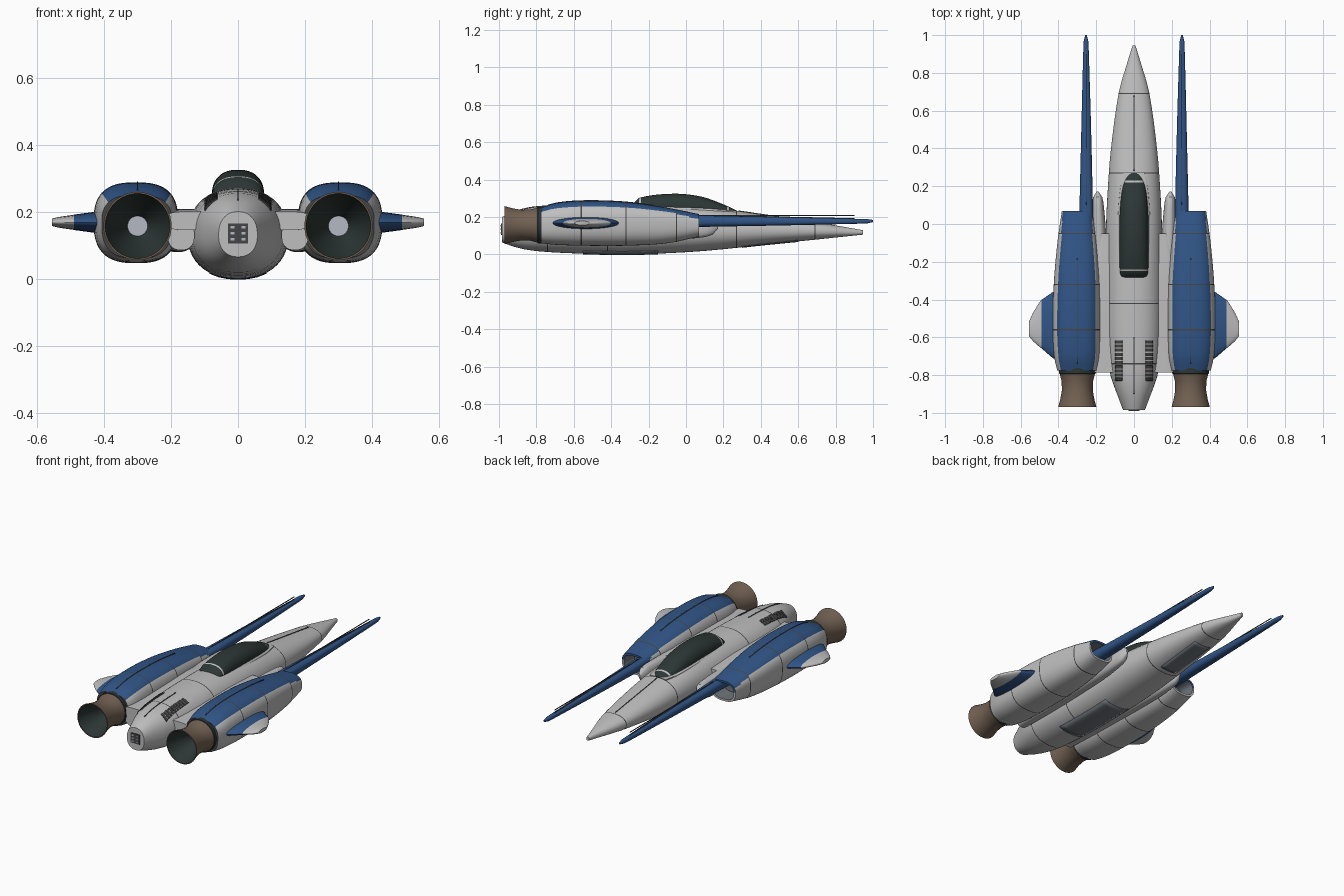
import bpy, bmesh, math

cube = bpy.data.objects.get("Cube")
if cube:
    bpy.data.objects.remove(cube, do_unlink=True)


def material(name, r, g, b):
    m = bpy.data.materials.new(name)
    m.use_nodes = True
    m.diffuse_color = (r, g, b, 1)
    node = next(n for n in m.node_tree.nodes if n.type == 'BSDF_PRINCIPLED')
    node.inputs["Base Color"].default_value = (r, g, b, 1)
    node.inputs["Roughness"].default_value = 0.6
    return m


hull = material("hull light grey", .52, .52, .52)
blue = material("panel blue", .03, .09, .24)
brown = material("nozzle brown", .17, .12, .085)
glass = material("canopy dark green", .025, .038, .035)
seam = material("seam charcoal", .06, .06, .06)
grey = material("belly grey", .16, .18, .2)
core = material("exhaust pale", .45, .48, .55)


def finish(name, bm, mats, mirror=False, angle=35):
    bmesh.ops.recalc_face_normals(bm, faces=bm.faces)
    mesh = bpy.data.meshes.new(name)
    bm.to_mesh(mesh)
    bm.free()
    for m in mats:
        mesh.materials.append(m)
    ob = bpy.data.objects.new(name, mesh)
    bpy.context.collection.objects.link(ob)
    bpy.ops.object.select_all(action='DESELECT')
    ob.select_set(True)
    bpy.context.view_layer.objects.active = ob
    bpy.ops.object.shade_smooth_by_angle(angle=math.radians(angle))
    if mirror:
        ob.modifiers.new("Mirror", 'MIRROR').use_mirror_merge = False
    return ob


def power(v, p):
    return math.copysign(abs(v) ** (2 / p), v)


def section(s, y, p, n=48):
    """Superellipse ring; s holds centre x, half width, bottom, middle and top z."""
    cx, hw, zb, zm, zt = s
    pts = []
    for k in range(n):
        a = 2 * math.pi * (k + .5) / n
        up = power(math.sin(a), p)
        pts.append((cx + hw * power(math.cos(a), p), y,
                    zm + up * (zt - zm if up > 0 else zm - zb)))
    return pts


def at(stations, y):
    """Smooth interpolation of the stations, sorted by rising y."""
    last = len(stations) - 1
    i = 0
    while i < last - 1 and y > stations[i + 1][0]:
        i += 1
    p0, p1, p2, p3 = (stations[min(max(j, 0), last)] for j in range(i - 1, i + 3))
    d = p2[0] - p1[0]
    t = min(max((y - p1[0]) / d, 0), 1)
    out = []
    for c in range(1, 6):
        m1 = (p2[c] - p0[c]) / (p2[0] - p0[0]) * d
        m2 = (p3[c] - p1[c]) / (p3[0] - p1[0]) * d
        out.append((2*t**3 - 3*t*t + 1) * p1[c] + (t**3 - 2*t*t + t) * m1
                   + (3*t*t - 2*t**3) * p2[c] + (t**3 - t*t) * m2)
    return out


def skin(name, rings, mats, rule=lambda i, c: 0, **kw):
    """Bridge rings of points and cap both ends; rule picks each face's material."""
    bm = bmesh.new()
    vs = [[bm.verts.new(p) for p in ring] for ring in rings]
    n = len(rings[0])
    for i in range(len(vs) - 1):
        for k in range(n):
            f = bm.faces.new((vs[i][k], vs[i][(k+1) % n], vs[i+1][(k+1) % n], vs[i+1][k]))
            f.material_index = rule(i, f.calc_center_median())
    for i, ring in ((-1, vs[0]), (len(vs), vs[-1])):
        f = bm.faces.new(ring)
        f.material_index = rule(i, f.calc_center_median())
    return finish(name, bm, mats, **kw)


def levels(stations, seams, width=.006, steps=32):
    """Ring positions along y, with a narrow pair at each seam."""
    a, b = stations[0][0], stations[-1][0]
    ys = [a + (b - a) * k / steps for k in range(steps + 1)]
    ys = [y for y in ys if all(abs(y - s) > width for s in seams)]
    return sorted(ys + [s + e * width / 2 for s in seams for e in (-1, 1)])


def loft(name, stations, p, mats, seams=(), width=.006, **kw):
    ys = levels(stations, seams, width)
    return skin(name, [section(at(stations, y), y, p) for y in ys], mats,
                lambda i, c: int(any(abs(c.y - s) < width * .3 for s in seams)), **kw)


def plates(name, stations, p, patches, mat, top=True, mirror=False):
    """Thin plates that hug a lofted body; each patch is x0, x1, y0, y1."""
    bm = bmesh.new()
    nx, ny = 6, 12
    for x0, x1, y0, y1 in patches:
        grid = []
        for j in range(ny + 1):
            y = y0 + (y1 - y0) * j / ny
            cx, hw, zb, zm, zt = at(stations, y)
            row = []
            for k in range(nx + 1):
                x = x0 + (x1 - x0) * k / nx
                h = (1 - min(abs((x - cx) / hw), 1) ** p) ** (1 / p)
                z = zm + (zt - zm) * h + .003 if top else zm - (zm - zb) * h - .003
                row.append(bm.verts.new((x, y, z)))
            grid.append(row)
        for j in range(ny):
            for k in range(nx):
                bm.faces.new((grid[j][k], grid[j][k+1], grid[j+1][k+1], grid[j+1][k]))
    ob = finish(name, bm, [mat], mirror)
    ob.modifiers.new("Thickness", 'SOLIDIFY').thickness = .005


def box(name, centre, size, mat, mirror=False):
    bm = bmesh.new()
    bmesh.ops.create_cube(bm, size=1)
    for v in bm.verts:
        v.co = [c + s * q for c, s, q in zip(centre, size, v.co)]
    finish(name, bm, [mat], mirror)


# Fuselage with panel seams
body = [(-.985, 0, .058, .065, .13, .2), (-.9, 0, .09, .035, .13, .235),
        (-.8, 0, .125, .018, .13, .255), (-.6, 0, .147, .006, .13, .265),
        (-.3, 0, .15, 0, .13, .27), (0, 0, .148, .012, .13, .262),
        (.2, 0, .138, .028, .13, .243), (.4, 0, .122, .05, .13, .215),
        (.7, 0, .08, .08, .125, .172), (.85, 0, .037, .096, .12, .147),
        (.945, 0, .008, .106, .118, .13)]
loft("fuselage", body, 2.25, [hull, seam], (-.74, -.42, .27, .69))
plates("belly_panels", body, 2.25,
       [(-.085, .085, -.55, -.15), (-.055, .055, .3, .6)], grey, top=False)
plates("spine_seam", body, 2.25, [(-.002, .002, -.9, -.6), (-.002, .002, .28, .68)], seam)
plates("deck_vents", body, 2.25,
       [(.063, .1, -.83 + k * .022, -.814 + k * .022) for k in range(10)], seam, mirror=True)

# Tail plate with small windows
box("tail_port", (0, -.985, .135), (.06, .008, .06), seam)
for i in (-1, 0, 1):
    for x in (-.016, .016):
        box("tail_port_window", (x, -.989, .135 + i * .018), (.012, .004, .008), core)

# Cockpit canopy with pale frame hoops
canopy = [(-.285, 0, .07, .2, .24, .268), (-.25, 0, .075, .2, .25, .303),
          (-.07, 0, .078, .2, .25, .325), (.08, 0, .074, .2, .24, .31),
          (.2, 0, .062, .19, .22, .268), (.27, 0, .045, .18, .2, .236)]
loft("canopy", canopy, 2.3, [glass, hull], (-.245, .225), .01)
rim = [(y, cx, hw + .009, zb, .235, .262 - max(y, 0) * .1)
       for y, cx, hw, zb, zm, zt in canopy]
loft("canopy_rim", rim, 3, [hull])

# Engine nacelles: blue upper panel, seams and recessed intake
nacelle = [(-.775, .302, .105, .06, .165, .25), (-.7, .303, .12, .052, .168, .274),
           (-.55, .305, .126, .047, .17, .287), (-.32, .303, .122, .047, .17, .28),
           (-.1, .302, .104, .06, .168, .25), (.07, .3, .082, .095, .16, .216)]
cuts = (-.56, -.32, -.05)
ys = levels(nacelle, cuts)
rings = [section(at(nacelle, y), y, 2.7) for y in ys]
outer = len(rings) - 1
mouth = (.3, .07, .107, .16, .204)
rings += [section(mouth, .07, 2.7), section(mouth, -.03, 2.7)]


def nacelle_rule(i, c):
    if i > outer:
        return 3
    if i < 0 or any(abs(c.y - s) < .002 for s in cuts):
        return 2
    cx, hw, zb, zm, zt = at(nacelle, c.y)
    wide = .8 + .15 * max(0, (c.y + .1) / .17)
    return int(c.z > zm and abs(c.x - cx) < hw * wide)


skin("engine_nacelle", rings, [hull, blue, seam, grey], nacelle_rule, mirror=True)
plates("nacelle_seam", nacelle, 2.7, [(.298, .302, -.74, -.18)], seam, mirror=True)

# Exhaust nozzles with dark liners and a pale core
profile = [(-.75, .098), (-.792, .098), (-.793, .094), (-.83, .084), (-.88, .082),
           (-.93, .091), (-.97, .102), (-.97, .097), (-.9, .076), (-.8, .031), (-.798, .03)]
skin("exhaust_nozzle",
     [section((.3, r, .157 - r, .157, .157 + r), y, 2, 32) for y, r in profile],
     [brown, glass, core],
     lambda i, c: 2 if i > 9 else 1 if i < 2 or i > 6 else 0, mirror=True)

# Long forward booms with a fine rail above each
boom = [(-.02, .253, .037, .143, .178, .212), (.07, .253, .036, .147, .178, .209),
        (.5, .253, .026, .155, .178, .2), (.9, .254, .015, .164, .178, .191),
        (.98, .254, .011, .167, .178, .189), (1, .254, .004, .173, .178, .185)]
loft("forward_boom", boom, 2.5, [blue], mirror=True)
plates("boom_seam", boom, 2.5, [(.251, .255, .1, .9)], seam, mirror=True)
box("boom_rail", (.253, .48, .208), (.004, .84, .004), seam, mirror=True)

# Inner pods and the bridges joining nacelles to fuselage
pod = [(-.78, .17, .04, .085, .13, .17), (-.5, .175, .045, .08, .13, .19),
       (-.1, .185, .04, .08, .13, .2), (.08, .19, .032, .09, .14, .2),
       (.15, .192, .022, .11, .15, .19), (.172, .193, .005, .14, .15, .16)]
loft("inner_pod", pod, 2.4, [hull], mirror=True)
bridge = [(-.785, .14, .07, .145, .175, .2), (-.3, .14, .075, .145, .178, .208),
          (-.05, .14, .045, .155, .178, .2)]
loft("nacelle_bridge", bridge, 4, [hull], mirror=True)

# Stub fins: blue root and pale tapered tip
fin = [(.38, -.535, .19, .036), (.43, -.535, .175, .031), (.49, -.53, .128, .023),
       (.494, -.53, .126, .022), (.535, -.545, .075, .016), (.555, -.555, .04, .011)]
rings = [[(x, cy + hy * math.cos(a), .168 + hz * math.sin(a))
          for a in (math.tau * k / 32 for k in range(32))] for x, cy, hy, hz in fin]
skin("stub_fin", rings, [blue, hull], lambda i, c: int(i > 1), mirror=True)
